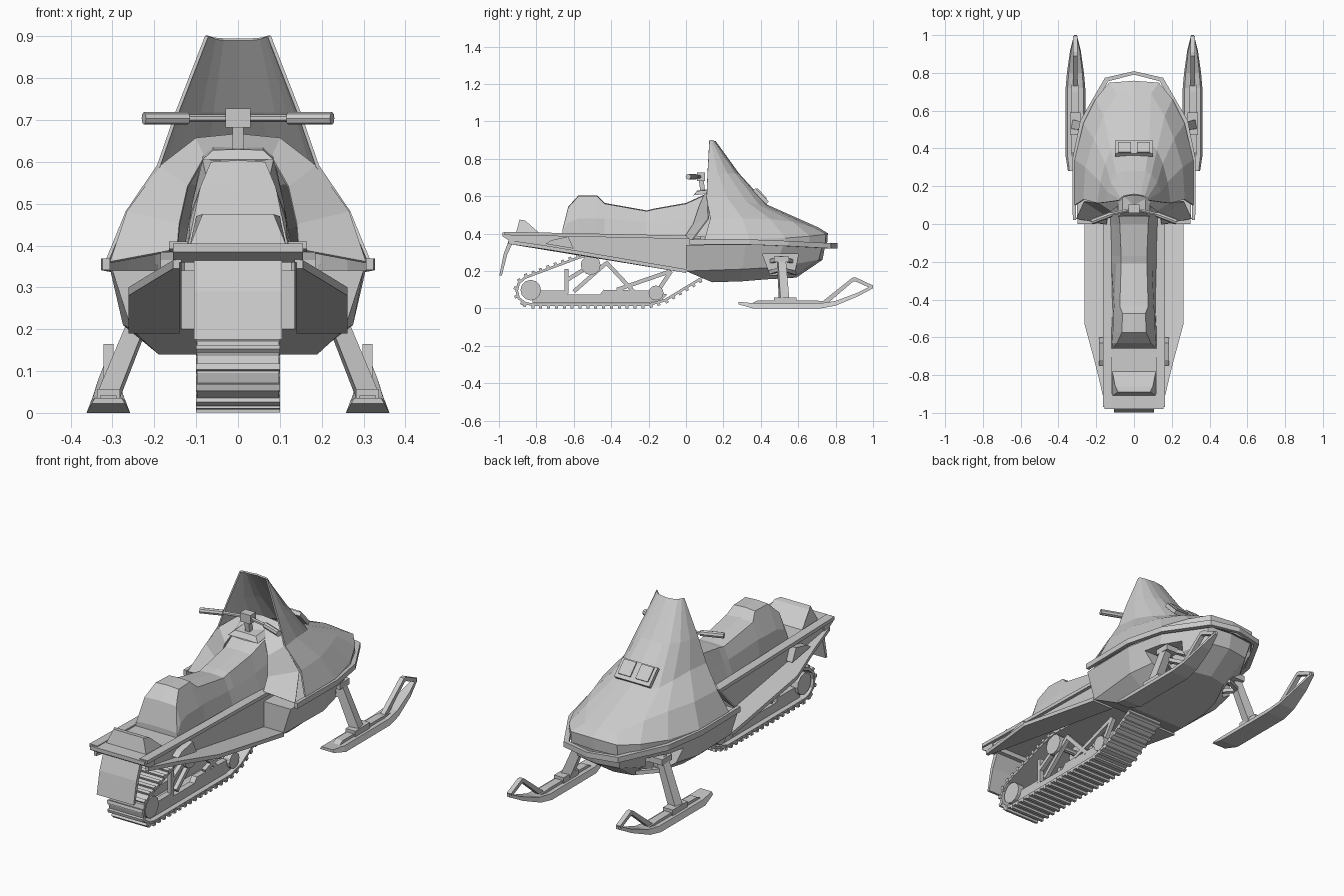
import bpy, bmesh, math
from mathutils import Vector, Matrix

def finish(name, bm, mirror=False, solid=0):
    bmesh.ops.recalc_face_normals(bm, faces=bm.faces)
    me = bpy.data.meshes.new(name)
    bm.to_mesh(me)
    bm.free()
    ob = bpy.data.objects.new(name, me)
    bpy.context.collection.objects.link(ob)
    if solid:
        m = ob.modifiers.new("thickness", 'SOLIDIFY')
        m.thickness, m.offset = solid, 0
    if mirror:
        ob.modifiers.new("mirror", 'MIRROR')
    return ob

def half(pts):
    return pts + [(-x, y, z) for x, y, z in reversed(pts) if x > 0]

def loft(name, rings, closed=True, cap=True, **kw):
    bm = bmesh.new()
    vs = [[bm.verts.new(p) for p in r] for r in rings]
    n = len(vs[0])
    for a, b in zip(vs, vs[1:]):
        for i in range(n if closed else n - 1):
            j = (i + 1) % n
            bm.faces.new((a[i], a[j], b[j], b[i]))
    if cap and closed:
        bm.faces.new(vs[0])
        bm.faces.new(vs[-1])
    return finish(name, bm, **kw)

def prism(name, outline, x0, x1, **kw):
    return loft(name, [[(x, y, z) for y, z in outline] for x in (x0, x1)], **kw)

def rod(name, a, b, r, n=4, r2=None, **kw):
    a, b = Vector(a), Vector(b)
    d = b - a
    mat = Matrix.Translation((a + b) / 2) @ d.to_track_quat('Z', 'Y').to_matrix().to_4x4()
    if n == 4:
        mat = mat @ Matrix.Rotation(math.pi / 4, 4, 'Z')
    bm = bmesh.new()
    bmesh.ops.create_cone(bm, cap_ends=True, segments=n, radius1=r, radius2=r2 or r,
                          depth=d.length, matrix=mat)
    return finish(name, bm, **kw)

def box(name, c, s, rot=0, **kw):
    bm = bmesh.new()
    bmesh.ops.create_cube(bm, size=1, matrix=Matrix.Translation(c) @ Matrix.Rotation(rot, 4, 'X')
                          @ Matrix.Diagonal((*s, 1)))
    return finish(name, bm, **kw)

# Hood and windshield: rings stacked from the trim line to the screen top
A = [(.31, .10, .37), (.31, .34, .37), (.265, .53, .375), (.2, .66, .385), (.13, .745, .395), (0, .755, .40)]
hood = [[(x, y - .005, .34) for x, y, z in A], A,
        [(.265, .13, .48), (.255, .3, .48), (.21, .45, .475), (.16, .57, .46), (.09, .69, .425), (0, .705, .43)],
        [(.19, .11, .59), (.175, .22, .59), (.15, .32, .57), (.12, .39, .55), (.08, .43, .545), (0, .435, .55)],
        [(.145, .115, .72), (.138, .17, .72), (.12, .22, .72), (.09, .26, .72), (.06, .275, .72), (0, .28, .72)],
        [(.075, .125, .9), (.073, .13, .9), (.068, .135, .9), (.055, .145, .895), (.035, .15, .893), (0, .155, .893)]]
loft("hood_and_windshield", [half(r) for r in hood], closed=False, solid=.008)

# Dash panel closing the back of the hood
loft("dash_panel", [half([(.305, .03, .36), (.265, .12, .48), (.185, .115, .59), (.1, .2, .655), (0, .2, .665)]),
                    half([(.145, .0, .39), (.14, .04, .45), (.12, .07, .54), (.08, .1, .61), (0, .1, .63)])],
     closed=False, solid=.006)

# Twin headlights on the hood slope
box("headlight_bezel", (0, .40, .60), (.2, .10, .02), -.8)
box("headlight", (.05, .403, .612), (.07, .075, .012), -.8, mirror=True)

# Belly pan with cut-outs for the ski suspension
belly = loft("belly_pan", [
    half([(0, 0, .34), (.3, 0, .34), (.305, .32, .34), (.262, .52, .34), (.135, .73, .34), (0, .745, .34)]),
    half([(0, 0, .2), (.255, 0, .2), (.275, .3, .21), (.24, .48, .22), (.12, .71, .26), (0, .73, .26)]),
    half([(0, .14, .14), (.19, .14, .14), (.19, .3, .145), (.17, .42, .155), (.1, .57, .165), (0, .59, .165)])])
cut = prism("belly_cutter", [(.41, .29), (.6, .29), (.58, .18), (.45, .18)], .14, .5, mirror=True)
cut.hide_render = True
cut.display_type = 'WIRE'
m = belly.modifiers.new("cutout", 'BOOLEAN')
m.object, m.operation = cut, 'DIFFERENCE'

# Bumper trim running round the hood
trim = [(.315, .02, .355), (.318, .34, .355), (.275, .54, .347), (.145, .765, .335), (0, .8, .335)]
def trim_ring(dx, dz):
    return half([(max(x + dx, 0) if x else 0, y + (dx if y > .5 else 0), z + dz) for x, y, z in trim])
sect = [trim_ring(*o) for o in ((.009, -.014), (.009, .014), (-.009, .014), (-.009, -.014))]
loft("bumper_trim", list(zip(*sect)))

# Tunnel: top plate, sides, rails and running boards
prism("tunnel_top", [(-.95, .385), (-.95, .40), (.1, .385), (.1, .37)], -.145, .145)
prism("tunnel_side", [(-.95, .36), (-.95, .395), (.1, .38), (.1, .18), (0, .2), (-.6, .305)], .135, .148, mirror=True)
prism("tunnel_rail", [(-.97, .392), (-.97, .41), (.08, .388), (.08, .37)], .12, .165, mirror=True)
board = [(.14, 0, .21), (.262, 0, .21), (.262, -.53, .30), (.2, -.76, .338), (.155, -.95, .365), (.14, -.95, .365)]
loft("running_board", [board, [(x, y, z - .02) for x, y, z in board]], mirror=True)
prism("foot_stop", [(-.75, .345), (-.72, .365), (-.63, .385), (-.60, .32)], .15, .185, mirror=True)

# Rear bumper, rack stop and snow flap
prism("rear_bumper", [(-.98, .385), (-.98, .405), (-.9, .405), (-.9, .36), (-.94, .36)], -.155, .155)
loft("rack_stop", [half([(0, -.91, .4), (.115, -.91, .4), (.115, -.78, .4), (0, -.78, .4)]),
                   half([(0, -.89, .475), (.085, -.89, .475), (.1, -.86, .47), (0, -.86, .47)])])
prism("snow_flap", [(-.91, .385), (-.955, .29), (-.985, .175), (-.998, .175), (-.975, .29), (-.94, .385)], -.105, .105)

# Seat and console: y, half widths and heights of each section
secs = [(-.66, .12, .118, .41, .115, .42), (-.63, .12, .115, .46, .09, .54), (-.575, .12, .112, .48, .065, .60),
        (-.475, .115, .11, .48, .06, .60), (-.435, .115, .105, .48, .075, .56), (-.21, .12, .095, .46, .068, .52),
        (-.17, .12, .095, .46, .068, .53), (0, .125, .1, .47, .075, .56), (.1, .13, .11, .5, .085, .605),
        (.2, .13, .11, .5, .085, .62)]
loft("seat", [half([(0, y, .385), (xb, y, .385), (xm, y, zm), (xt, y, zt), (0, y, zt + .004)])
              for y, xb, xm, zm, xt, zt in secs])
loft("console_cap", [half([(0, .04, .6), (.085, .04, .605), (.085, .18, .62), (0, .18, .62)]),
                     half([(0, .06, .63), (.06, .06, .628), (.06, .17, .638), (0, .17, .64)])])

# Steering post, handlebar and grips
rod("steering_post", (0, .09, .62), (0, .08, .70), .018)
box("handlebar_clamp", (0, .08, .705), (.06, .045, .045))
rod("handlebar", (0, .08, .704), (.13, .05, .704), .009, 6, mirror=True)
rod("grip", (.12, .052, .704), (.225, .012, .704), .015, 8, mirror=True)

# Track belt with cross lugs
path = [(-.86, .028), (-.82, .02), (-.2, .02), (-.11, .045), (.08, .16), (.12, .22), (.05, .27), (-.5, .29),
        (-.58, .27), (-.86, .165), (-.895, .135), (-.905, .095), (-.895, .055)]
loft("track_belt", [[(x, y, z) for y, z in path] for x in (-.098, .098)], cap=False, solid=.014)
pts = [Vector((0, *p)) for p in path]
bm = bmesh.new()
carry, step = 0, .042
for a, b in zip(pts, pts[1:] + pts[:1]):
    d = b - a
    ang = math.atan2(d.z, d.y)
    t = carry
    while t < d.length:
        mat = (Matrix.Translation(a + d.normalized() * t) @ Matrix.Rotation(ang, 4, 'X')
               @ Matrix.Translation((0, 0, -.009)) @ Matrix.Diagonal((.2, .016, .02, 1)))
        bmesh.ops.create_cube(bm, size=1, matrix=mat)
        t += step
    carry = t - d.length
finish("track_lugs", bm)

# Wheels, slide rails and suspension arms
for nm, y, z, r in (("rear", -.83, .098, .055), ("idler", -.51, .232, .053), ("front", -.16, .083, .04)):
    rod(nm + "_wheel", (.055, y, z), (.092, y, z), r, 12, mirror=True)
    rod(nm + "_axle", (-.06, y, z), (.06, y, z), .015, 8)
prism("slide_rail", [(-.82, .085), (-.78, .095), (-.64, .095), (-.63, .075), (-.46, .075), (-.44, .1), (-.2, .095),
                     (-.1, .075), (-.13, .045), (-.2, .03), (-.82, .03)], .045, .075, mirror=True)
for i, (a, b) in enumerate([((-.64, .08), (-.64, .21)), ((-.64, .15), (-.51, .23)), ((-.6, .09), (-.43, .24)),
                            ((-.43, .25), (-.28, .09)), ((-.37, .1), (-.08, .2)), ((-.16, .08), (-.08, .2))]):
    rod("suspension_arm_%d" % i, (.065, *a), (.065, *b), .015, mirror=True)

# Skis: cross-sections along y of y, half width, bottom and top height
ski = [(.28, .04, .022, .036), (.36, .052, 0, .028), (.72, .052, 0, .028), (.8, .045, .015, .04),
       (.92, .028, .065, .085), (1.0, .008, .108, .125)]
loft("ski", [[(.31 - w, y, b), (.31 + w, y, b), (.31 + w * .8, y, t), (.31 - w * .8, y, t)]
             for y, w, b, t in ski], mirror=True)
prism("ski_spine", [(.34, .02), (.38, .042), (.7, .042), (.78, .035), (.78, .02)], .29, .33, mirror=True)
prism("ski_loop", [(.72, .03), (.89, .165), (.91, .165), (.995, .125), (.985, .11), (.905, .145), (.895, .145),
                   (.76, .03)], .298, .322, mirror=True)

# Ski struts and steering arms
box("ski_saddle", (.31, .53, .04), (.055, .12, .035), mirror=True)
rod("ski_strut", (.31, .525, .04), (.225, .51, .25), .034, r2=.03, mirror=True)
box("strut_head", (.215, .51, .262), (.07, .08, .03), mirror=True)
for i, (y, z) in enumerate([(.44, .19), (.58, .19), (.45, .25), (.57, .25)]):
    rod("control_arm_%d" % i, (.12, y, z), (.24, .51, z + .02), .014, mirror=True)
